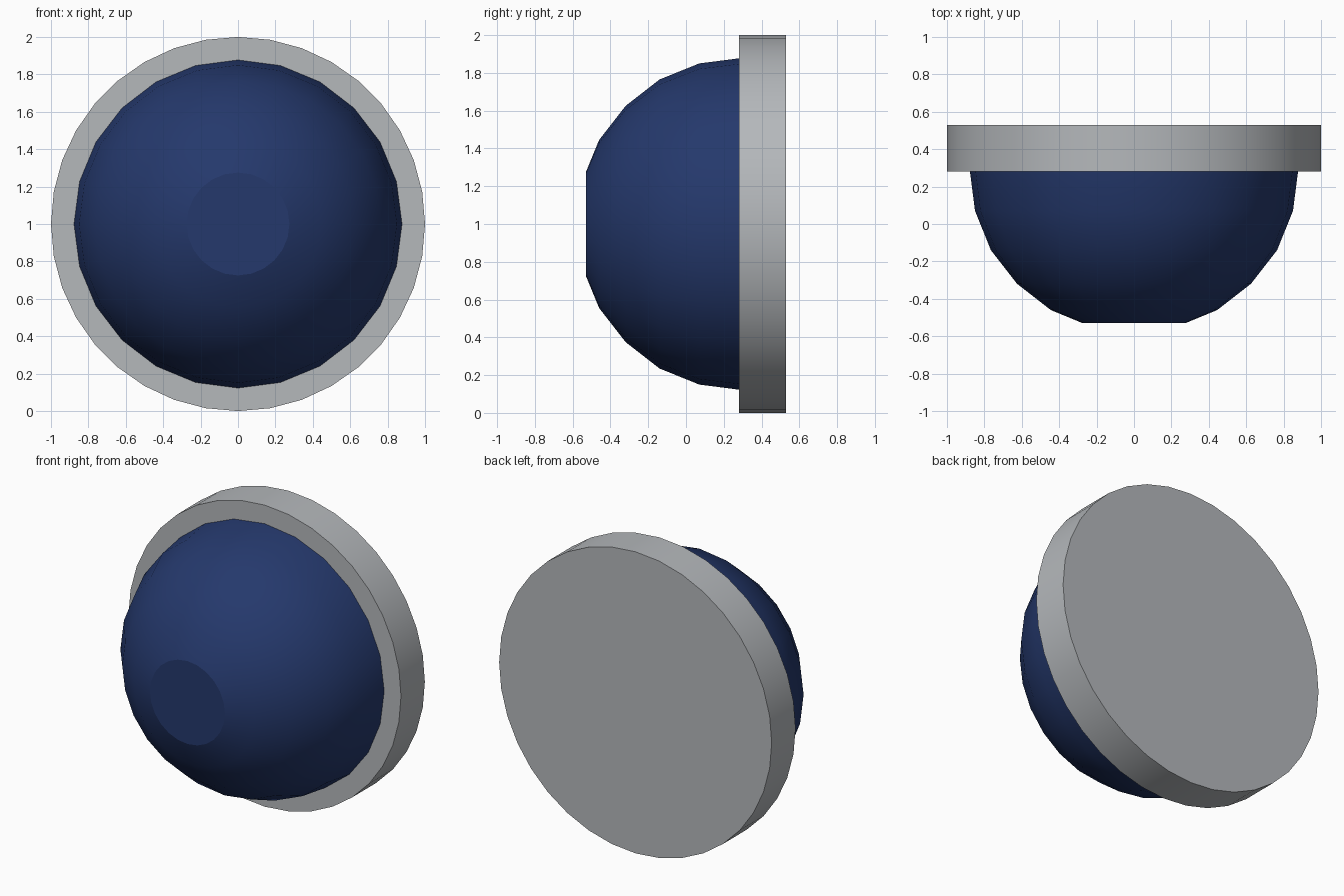
import bpy, bmesh, math

if "Cube" in bpy.data.objects:
    bpy.data.objects.remove(bpy.data.objects["Cube"])


def material(name, rgb):
    m = bpy.data.materials.new(name)
    m.diffuse_color = (*rgb, 1.0)
    m.use_nodes = True
    m.node_tree.nodes["Principled BSDF"].inputs["Base Color"].default_value = m.diffuse_color
    return m


def lathe_y(name, profile, sides, mat):
    """Spin (radius, y) points around a y axis at z = 1; cap both ends, smooth the wall."""
    bm = bmesh.new()
    rings = []
    for r, y in profile:
        angles = [2 * math.pi * i / sides for i in range(sides)]
        rings.append([bm.verts.new((r * math.cos(a), y, 1 + r * math.sin(a))) for a in angles])
    for lower, upper in zip(rings, rings[1:]):
        for i in range(sides):
            j = (i + 1) % sides
            bm.faces.new((lower[i], lower[j], upper[j], upper[i])).smooth = True
    # flat end caps with sharp rims
    for ring in (rings[0], rings[-1]):
        cap = bm.faces.new(ring)
        for e in cap.edges:
            e.smooth = False
    bmesh.ops.recalc_face_normals(bm, faces=bm.faces)
    mesh = bpy.data.meshes.new(name)
    bm.to_mesh(mesh)
    bm.free()
    mesh.materials.append(mat)
    obj = bpy.data.objects.new(name, mesh)
    bpy.context.collection.objects.link(obj)
    return obj


grey = material("light grey", (0.46, 0.48, 0.50))
blue = material("navy blue", (0.018, 0.04, 0.15))

# Backing disc
lathe_y("mounting_disc", [(1.0, 0.28), (1.0, 0.53)], 36, grey)

# Dome with a flat front, seated on the disc
dome_profile = [(0.275, -0.53), (0.445, -0.46), (0.625, -0.32),
                (0.765, -0.14), (0.85, 0.07), (0.877, 0.28)]
lathe_y("dome_lens", dome_profile, 24, blue)
